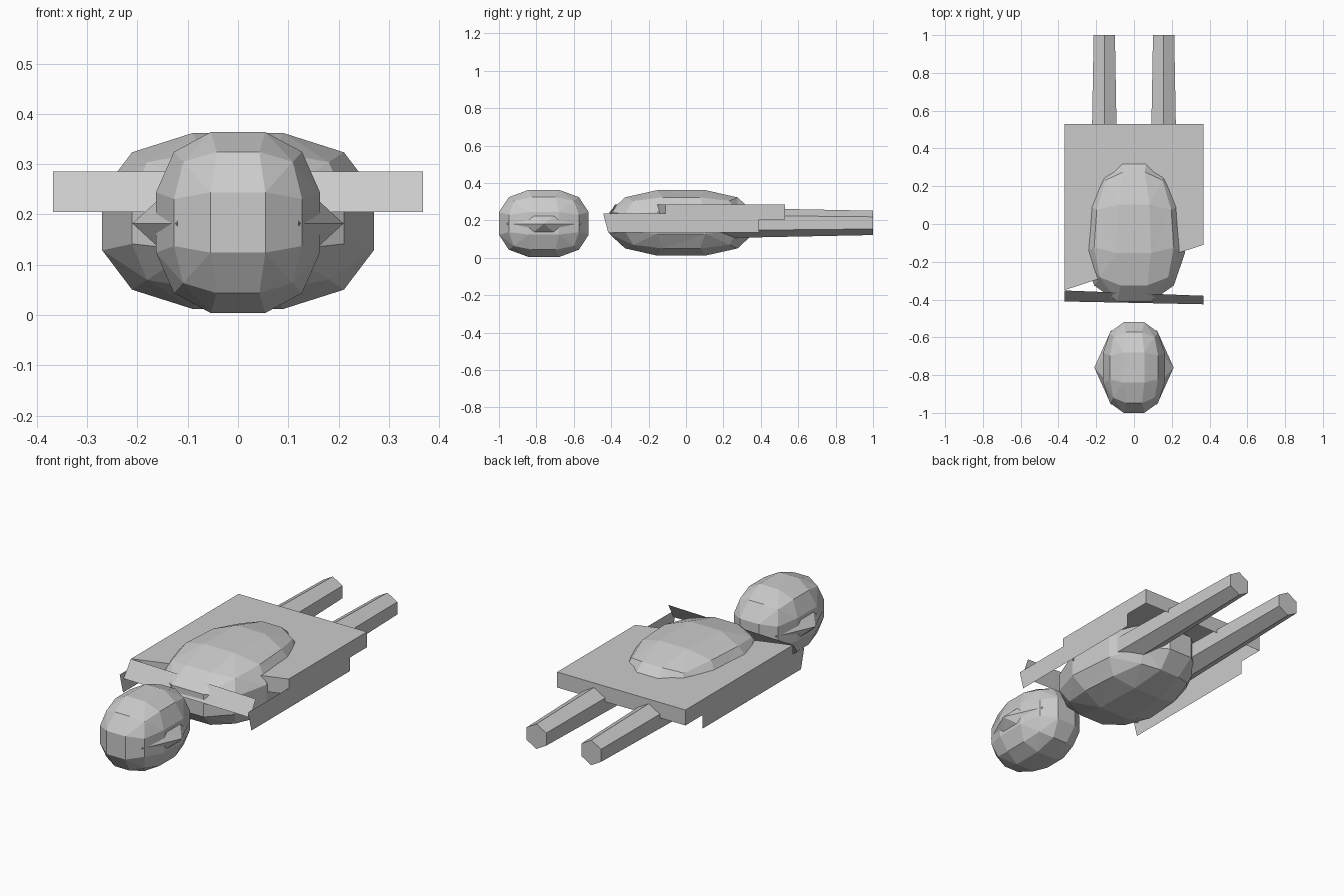
import bpy, bmesh
from mathutils import Vector, Matrix

if "Cube" in bpy.data.objects:
    bpy.data.objects.remove(bpy.data.objects["Cube"])


def make_object(name, bm):
    mesh = bpy.data.meshes.new(name)
    bm.to_mesh(mesh)
    bm.free()
    obj = bpy.data.objects.new(name, mesh)
    bpy.context.collection.objects.link(obj)
    return obj


def round_blob(name, center, half, power=2.4, taper=0.0):
    """Low-poly cube-sphere fitted exactly to a bounding box."""
    bm = bmesh.new()
    bmesh.ops.create_cube(bm, size=2)
    bmesh.ops.subdivide_edges(bm, edges=bm.edges[:], cuts=2, use_grid_fill=True)
    for v in bm.verts:
        length = sum(abs(c) ** power for c in v.co) ** (1 / power)
        v.co /= length
    size = [max(abs(v.co[i]) for v in bm.verts) for i in range(3)]
    for v in bm.verts:
        n = Vector([v.co[i] / size[i] for i in range(3)])
        if n.y > 0:
            n.x *= 1 - taper * n.y
        v.co = Vector([center[i] + n[i] * half[i] for i in range(3)])
    bmesh.ops.triangulate(bm, faces=bm.faces[:])
    bmesh.ops.recalc_face_normals(bm, faces=bm.faces[:])
    return make_object(name, bm)


def sheet(name, polygons):
    """Thin cloth panels, each given by its corners."""
    bm = bmesh.new()
    for pts in polygons:
        bm.faces.new([bm.verts.new(p) for p in pts])
    bmesh.ops.remove_doubles(bm, verts=bm.verts[:], dist=0.001)
    bmesh.ops.recalc_face_normals(bm, faces=bm.faces[:])
    return make_object(name, bm)


def cone(name, sides, r1, r2, depth, matrix):
    bm = bmesh.new()
    bmesh.ops.create_cone(bm, cap_ends=True, segments=sides, radius1=r1,
                          radius2=r2, depth=depth, matrix=matrix)
    bmesh.ops.remove_doubles(bm, verts=bm.verts[:], dist=0.0001)
    return make_object(name, bm)


# Head and torso
round_blob("head", (0, -0.76, 0.184), (0.163, 0.24, 0.18))
round_blob("torso", (0, -0.025, 0.187), (0.27, 0.385, 0.175), taper=0.25)

# Ears and legs, mirrored
for side, label in ((-1, "left"), (1, "right")):
    ear = (Matrix.Translation((side * 0.165, -0.76, 0.182))
           @ Matrix.Diagonal((1, 0.2, 0.095, 1))
           @ Matrix.Rotation(side * 1.5708, 4, 'Y'))
    cone(label + "_ear", 6, 1, 0, 0.09, ear)
    leg = (Matrix.Translation((side * 0.157, 0.5, 0.187))
           @ Matrix.Rotation(-1.5708, 4, 'X'))
    cone(label + "_leg", 6, 0.085, 0.065, 1.0, leg)

# Blanket: top with a slanted front edge, and hanging borders
W, TOP, LOW = 0.368, 0.285, 0.205
corners = [(-W, -0.35), (W, -0.11), (W, 0.53), (-W, 0.53)]
panels = [[(x, y, TOP) for x, y in corners]]
for i in range(4):
    (ax, ay), (bx, by) = corners[i], corners[(i + 1) % 4]
    panels.append([(ax, ay, TOP), (bx, by, TOP), (bx, by, LOW), (ax, ay, LOW)])
sheet("blanket", panels)

# Folded strip at the blanket's head end
sheet("blanket_fold", [[(-W, -0.352, TOP), (W, -0.38, TOP),
                        (W, -0.425, LOW), (-W, -0.41, LOW)]])

# Lower side skirts
for x, label in ((-W, "left"), (W, "right")):
    sheet(label + "_skirt", [[(x, -0.443, 0.238), (x, 0.39, 0.238),
                              (x, 0.39, 0.135), (x, -0.416, 0.135)]])
